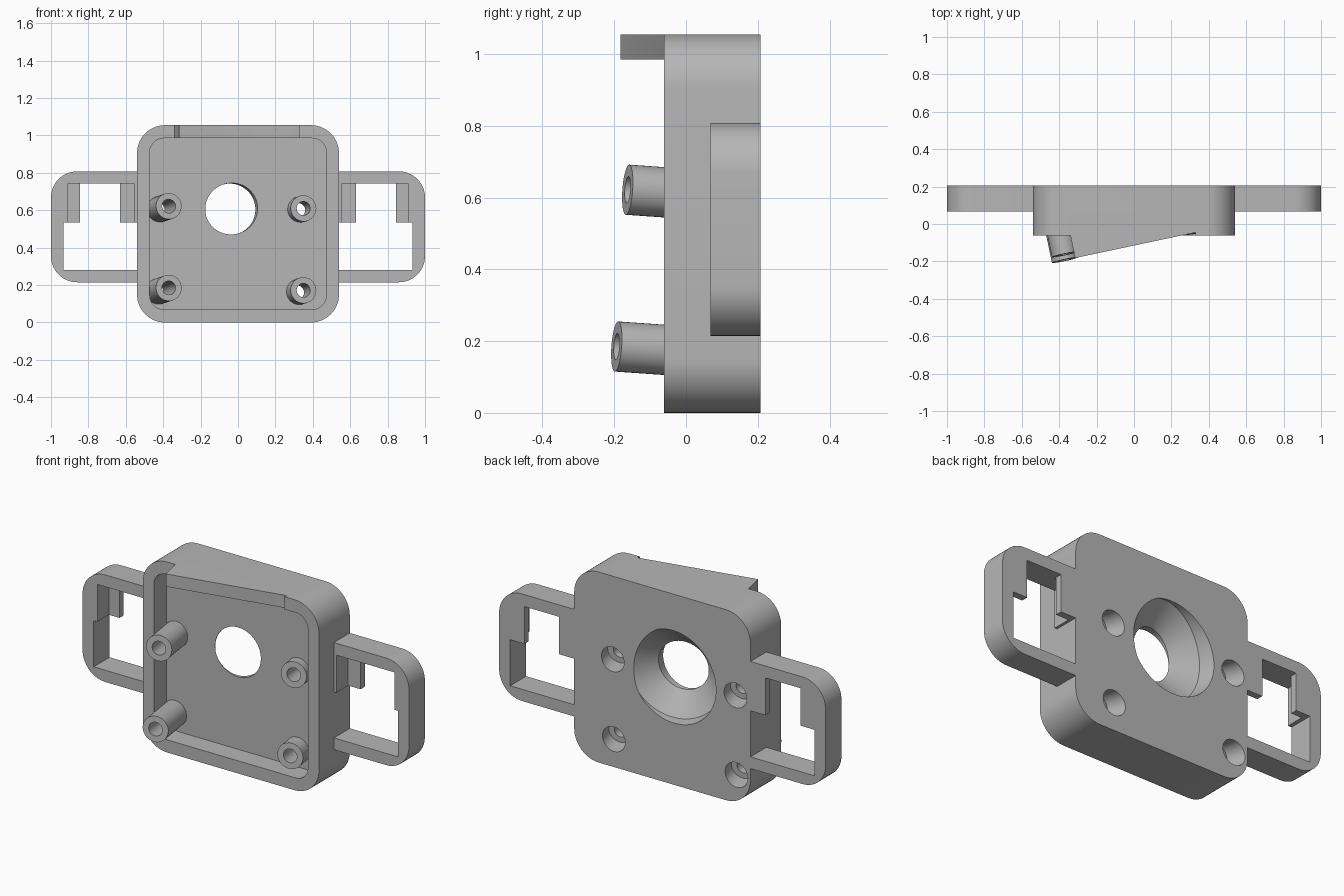
import bpy, bmesh, math
from mathutils import Vector

cube = bpy.data.objects.get("Cube")
if cube:
    bpy.data.objects.remove(cube, do_unlink=True)

GREY = (0.47, 0.47, 0.47, 1)
mat = bpy.data.materials.new("light grey plastic")
mat.use_nodes = True
mat.diffuse_color = GREY
mat.node_tree.nodes["Principled BSDF"].inputs["Base Color"].default_value = GREY

FRONT, BACK, FLOOR = -0.062, 0.207, 0.05
HALF_W, HEIGHT = 0.54, 1.055
AXIS = Vector((-0.21, 1, -0.07)).normalized()   # tilted mounting axis, pointing back


def finish(name, bm):
    bmesh.ops.recalc_face_normals(bm, faces=bm.faces)
    mesh = bpy.data.meshes.new(name)
    bm.to_mesh(mesh)
    bm.free()
    mesh.materials.append(mat)
    obj = bpy.data.objects.new(name, mesh)
    bpy.context.collection.objects.link(obj)
    return obj


def rounded(x0, x1, z0, z1, radii):
    """Rectangle outline; radii run from lower left, counter-clockwise."""
    corners = [(x0, z0, 1, 1), (x1, z0, -1, 1), (x1, z1, -1, -1), (x0, z1, 1, -1)]
    pts = []
    for i, ((x, z, sx, sz), r) in enumerate(zip(corners, radii)):
        steps = 14 if r else 0
        for k in range(steps + 1):
            a = math.pi * (1 + i / 2) + math.pi / 2 * k / max(steps, 1)
            pts.append((x + r * (sx + math.cos(a)), z + r * (sz + math.sin(a))))
    return pts


def prism(name, outline, lo, hi, upright=False, side=1):
    """Extrude an outline along y, or along z when upright."""
    bm = bmesh.new()
    rings = []
    for d in (lo, hi):
        rings.append([bm.verts.new((side * u, v, d) if upright else (side * u, d, v))
                      for u, v in outline])
    n = len(outline)
    bm.faces.new(rings[0])
    bm.faces.new(rings[1])
    for i in range(n):
        j = (i + 1) % n
        bm.faces.new((rings[0][i], rings[0][j], rings[1][j], rings[1][i]))
    return finish(name, bm)


def turned(name, origin, profile, seg=64):
    """Solid of revolution about the tilted axis; profile is (distance, radius)."""
    bm = bmesh.new()
    u = AXIS.cross(Vector((0, 0, 1))).normalized()
    v = AXIS.cross(u)
    rings = []
    for t, r in profile:
        c = Vector(origin) + AXIS * t
        rings.append([bm.verts.new(c + r * (u * math.cos(a) + v * math.sin(a)))
                      for a in (math.tau * k / seg for k in range(seg))])
    for a, b in zip(rings, rings[1:]):
        for i in range(seg):
            j = (i + 1) % seg
            bm.faces.new((a[i], a[j], b[j], b[i]))
    bm.faces.new(rings[0])
    bm.faces.new(rings[-1])
    return finish(name, bm)


def combine(obj, tool, operation):
    tool.hide_render = True
    mod = obj.modifiers.new("combine", 'BOOLEAN')
    mod.operation, mod.solver, mod.object = operation, 'EXACT', tool
    bpy.context.view_layer.objects.active = obj
    bpy.ops.object.modifier_apply(modifier=mod.name)
    bpy.data.objects.remove(tool, do_unlink=True)


def smooth(obj):
    bpy.ops.object.select_all(action='DESELECT')
    obj.select_set(True)
    bpy.context.view_layer.objects.active = obj
    bpy.ops.object.shade_smooth_by_angle(angle=math.radians(25))


# Tray-shaped housing, open to the front
body = prism("housing", rounded(-HALF_W, HALF_W, 0, HEIGHT, [0.15] * 4), FRONT, BACK)
cavity = prism("cavity", rounded(-0.472, 0.472, 0.07, 0.985, [0.075] * 4), FRONT - 0.1, FLOOR)
combine(body, cavity, 'DIFFERENCE')

# Slanted wedge on the top wall, sinking into the rim at its right end
notch = prism("notch", [(0.2, -0.0727), (0.33, -0.045), (0.318, -0.1)], 0.98, 1.1, True)
combine(body, notch, 'DIFFERENCE')
wedge = prism("wedge", [(-0.34, -0.03), (-0.34, FRONT), (-0.315, -0.182),
                        (0.33, -0.045), (0.33, -0.03)], 0.985, HEIGHT, True)
combine(body, wedge, 'UNION')

# Four tilted posts whose tips lie in one slanted plane
tips = []
for x, zs in ((-0.37, (0.622, 0.185)), (0.35, (0.61, 0.172))):
    for z in zs:
        y = -0.163 + 0.21 * (x + 0.37) + 0.07 * (z - 0.622)
        tips.append((x, y, z))
for tip in tips:
    reach = (FLOOR + 0.04 - tip[1]) / AXIS.y
    combine(body, turned("post", tip, [(0, 0.07), (reach, 0.07)], 40), 'UNION')

# Screw holes with wide counterbores from the back
for tip in tips:
    step = (0.115 - tip[1]) / AXIS.y
    hole = turned("screw_hole", tip, [(-0.05, 0.037), (step, 0.037),
                                      (step, 0.068), (step + 0.2, 0.068)], 40)
    combine(body, hole, 'DIFFERENCE')

# Flared central opening
opening = turned("flared_opening", (-0.035, FLOOR, 0.608),
                 [(-0.12, 0.137), (0.03, 0.137), (0.125, 0.255), (0.32, 0.255)], 80)
combine(body, opening, 'DIFFERENCE')
smooth(body)

# Side loops: rounded frame, stepped opening, shallow pocket at the front
for side, label in ((1, "left"), (-1, "right")):
    arm = prism(label + "_side_loop",
                rounded(HALF_W - 0.002, 1, 0.215, 0.808, (0, 0.14, 0.14, 0)),
                0.068, BACK, side=side)
    slot = prism("slot", [(0.5, 0.28), (0.932, 0.28), (0.932, 0.535), (0.845, 0.535),
                          (0.845, 0.742), (0.632, 0.742), (0.632, 0.535), (0.5, 0.535)],
                 0, 0.3, side=side)
    combine(arm, slot, 'DIFFERENCE')
    pocket = prism("pocket", rounded(0.555, 0.91, 0.5, 0.742, [0] * 4), 0, 0.17, side=side)
    combine(arm, pocket, 'DIFFERENCE')
    smooth(arm)
